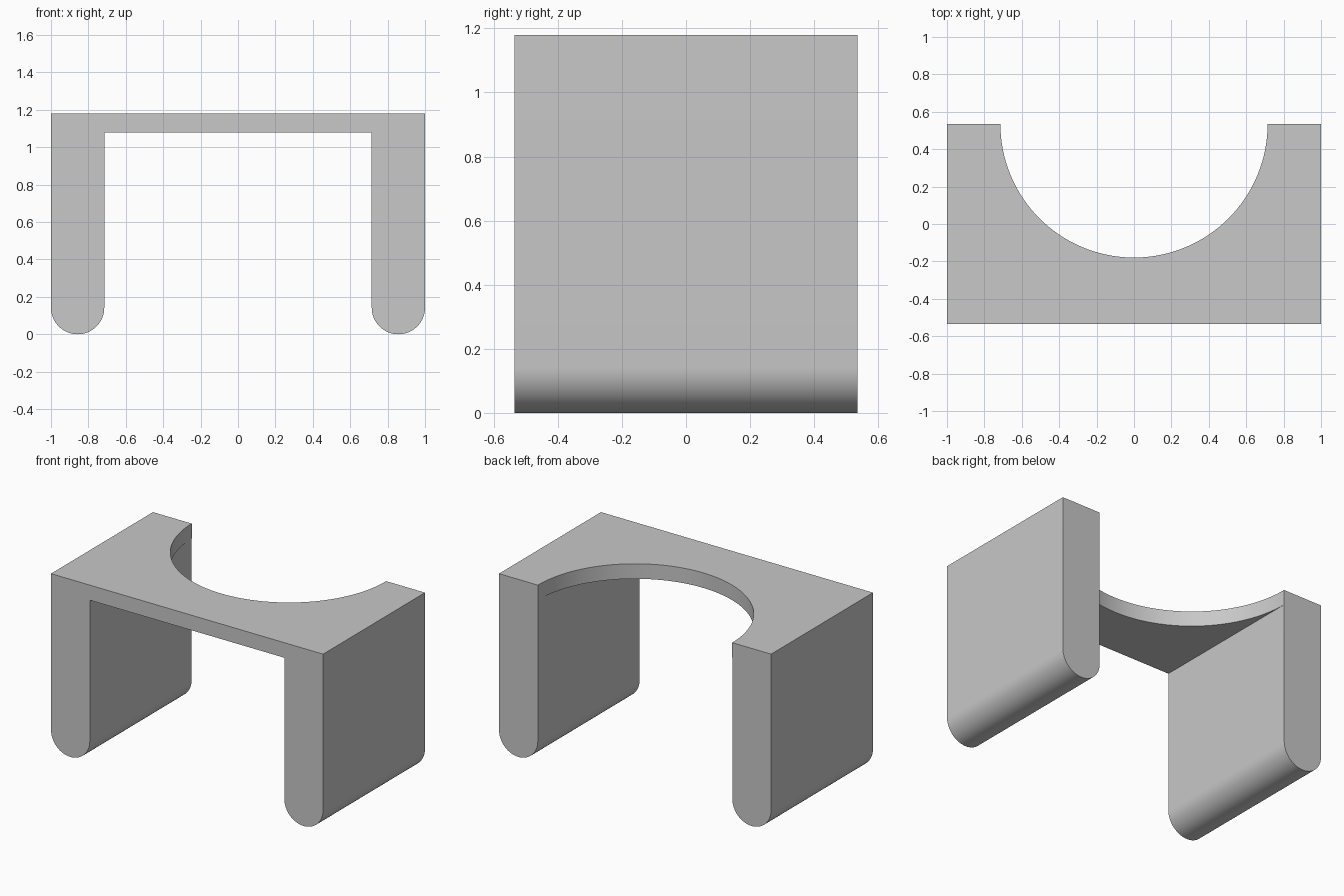
import bpy, bmesh, math
from mathutils import Matrix

old = bpy.data.objects.get("Cube")
if old:
    bpy.data.objects.remove(old, do_unlink=True)

DEPTH = 0.535                    # half depth
HEIGHT, PLATE_Z = 1.18, 1.08     # top and underside of the plate
LEG_IN = 0.715                   # inner face of each leg
LEG_R = (1 - LEG_IN) / 2         # radius of the rounded foot
CUT_R = LEG_IN - 0.0005
STEPS = 32

grey = bpy.data.materials.new("light_grey")
grey.use_nodes = True
colour = (0.58, 0.58, 0.58, 1)
grey.diffuse_color = colour
grey.node_tree.nodes["Principled BSDF"].inputs["Base Color"].default_value = colour


def make_object(name, bm):
    bmesh.ops.recalc_face_normals(bm, faces=bm.faces)
    mesh = bpy.data.meshes.new(name)
    bm.to_mesh(mesh)
    bm.free()
    mesh.materials.append(grey)
    obj = bpy.data.objects.new(name, mesh)
    bpy.context.collection.objects.link(obj)
    return obj


# Bridge body: front profile with two round-footed legs, extruded along y
half = [(1, HEIGHT)]
for i in range(STEPS + 1):
    a = math.pi * i / STEPS
    half.append((1 - LEG_R + LEG_R * math.cos(a), LEG_R - LEG_R * math.sin(a)))
half.append((LEG_IN, PLATE_Z))
profile = half + [(-x, z) for x, z in reversed(half)]

bm = bmesh.new()
front = bm.faces.new([bm.verts.new((x, -DEPTH, z)) for x, z in profile])
extruded = bmesh.ops.extrude_face_region(bm, geom=[front], use_keep_orig=True)
moved = [v for v in extruded["geom"] if isinstance(v, bmesh.types.BMVert)]
bmesh.ops.translate(bm, verts=moved, vec=(0, 2 * DEPTH, 0))
body = make_object("bridge_body", bm)

# Half-round notch in the back edge of the plate
bm = bmesh.new()
bmesh.ops.create_cone(bm, cap_ends=True, segments=128, radius1=CUT_R, radius2=CUT_R,
                      depth=0.6, matrix=Matrix.Translation((0, DEPTH, HEIGHT)))
cutter = make_object("notch_cutter", bm)
cutter.hide_render = True

notch = body.modifiers.new("notch", 'BOOLEAN')
notch.operation = 'DIFFERENCE'
notch.solver = 'EXACT'
notch.object = cutter

bpy.ops.object.select_all(action='DESELECT')
body.select_set(True)
bpy.context.view_layer.objects.active = body
bpy.ops.object.modifier_apply(modifier=notch.name)
bpy.data.objects.remove(cutter, do_unlink=True)
bpy.ops.object.shade_smooth_by_angle(angle=math.radians(30))
